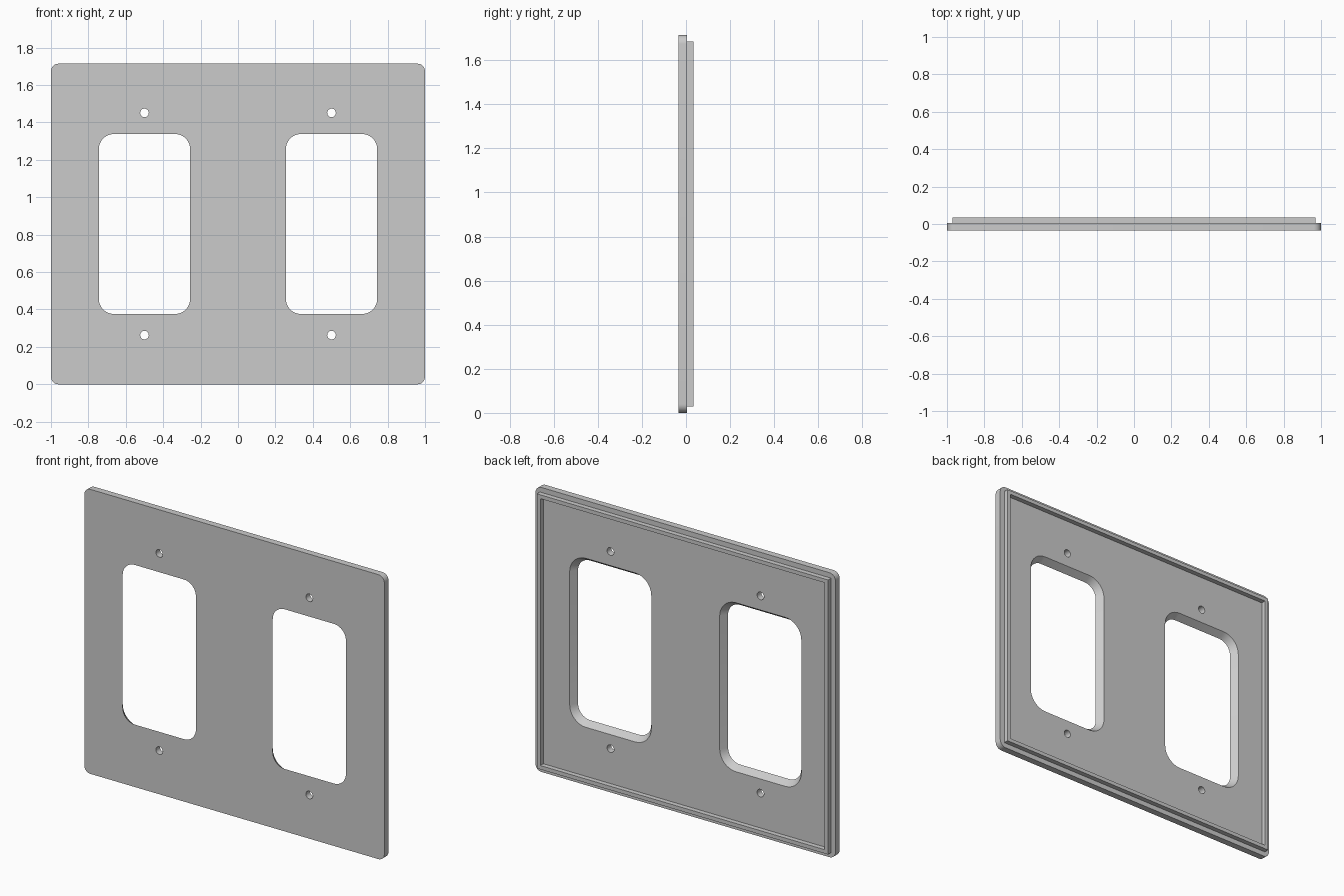
import bpy, bmesh, math

if "Cube" in bpy.data.objects:
    bpy.data.objects.remove(bpy.data.objects["Cube"])

HEIGHT = 1.714
MID = HEIGHT / 2
FRONT, BACK, RIM_BACK = -0.035, 0.005, 0.034


def rounded_rect(cx, cz, hw, hh, r, steps=8):
    """Outline of a rectangle; r = 0 gives plain corners."""
    pts = []
    for i, (sx, sz) in enumerate([(1, 1), (-1, 1), (-1, -1), (1, -1)]):
        ox, oz = cx + sx * (hw - r), cz + sz * (hh - r)
        for k in range(steps + 1 if r else 1):
            a = math.pi / 2 * (i + k / steps)
            pts.append((ox + r * math.cos(a), oz + r * math.sin(a)))
    return pts


def circle(cx, cz, r, n=24):
    return [(cx + r * math.cos(2 * math.pi * k / n),
             cz + r * math.sin(2 * math.pi * k / n)) for k in range(n)]


def pierced_slab(name, y0, y1, outlines):
    """Slab between y0 and y1; outlines = (front loop, back loop) pairs, outer first."""
    bm = bmesh.new()
    caps = ([], [])
    for pair in outlines:
        rings = []
        for y, pts, cap in zip((y0, y1), pair, caps):
            ring = [bm.verts.new((x, y, z)) for x, z in pts]
            n = len(ring)
            cap.extend(bm.edges.new((ring[i], ring[(i + 1) % n])) for i in range(n))
            rings.append(ring)
        a, b = rings
        for i in range(len(a)):
            j = (i + 1) % len(a)
            bm.faces.new((a[i], a[j], b[j], b[i]))
    for cap, ny in zip(caps, (-1, 1)):
        bmesh.ops.triangle_fill(bm, use_beauty=True, edges=cap, normal=(0, ny, 0))
    bmesh.ops.recalc_face_normals(bm, faces=bm.faces[:])
    mesh = bpy.data.meshes.new(name)
    bm.to_mesh(mesh)
    bm.free()
    obj = bpy.data.objects.new(name, mesh)
    bpy.context.collection.objects.link(obj)
    bpy.ops.object.select_all(action='DESELECT')
    obj.select_set(True)
    bpy.context.view_layer.objects.active = obj
    bpy.ops.object.shade_smooth_by_angle(angle=math.radians(30))
    return obj


# Cover plate: rounded outline, two openings flaring to the back, four screw holes
outer = rounded_rect(0, MID, 1.0, MID, 0.04)
loops = [(outer, outer)]
for cx in (-0.5, 0.5):
    flare = 0.028
    loops.append((rounded_rect(cx, MID, 0.244, 0.481, 0.08),
                  rounded_rect(cx, MID, 0.244 + flare, 0.481 + flare, 0.08 + flare)))
    for dz in (-0.594, 0.594):
        hole = circle(cx, MID + dz, 0.023)
        loops.append((hole, hole))
pierced_slab("cover_plate", FRONT, BACK, loops)

# Raised square-cornered rim on the back
rim_out = rounded_rect(0, MID, 0.97, MID - 0.03, 0)
rim_in = rounded_rect(0, MID, 0.947, MID - 0.053, 0)
pierced_slab("back_rim", BACK - 0.001, RIM_BACK, [(rim_out, rim_out), (rim_in, rim_in)])
